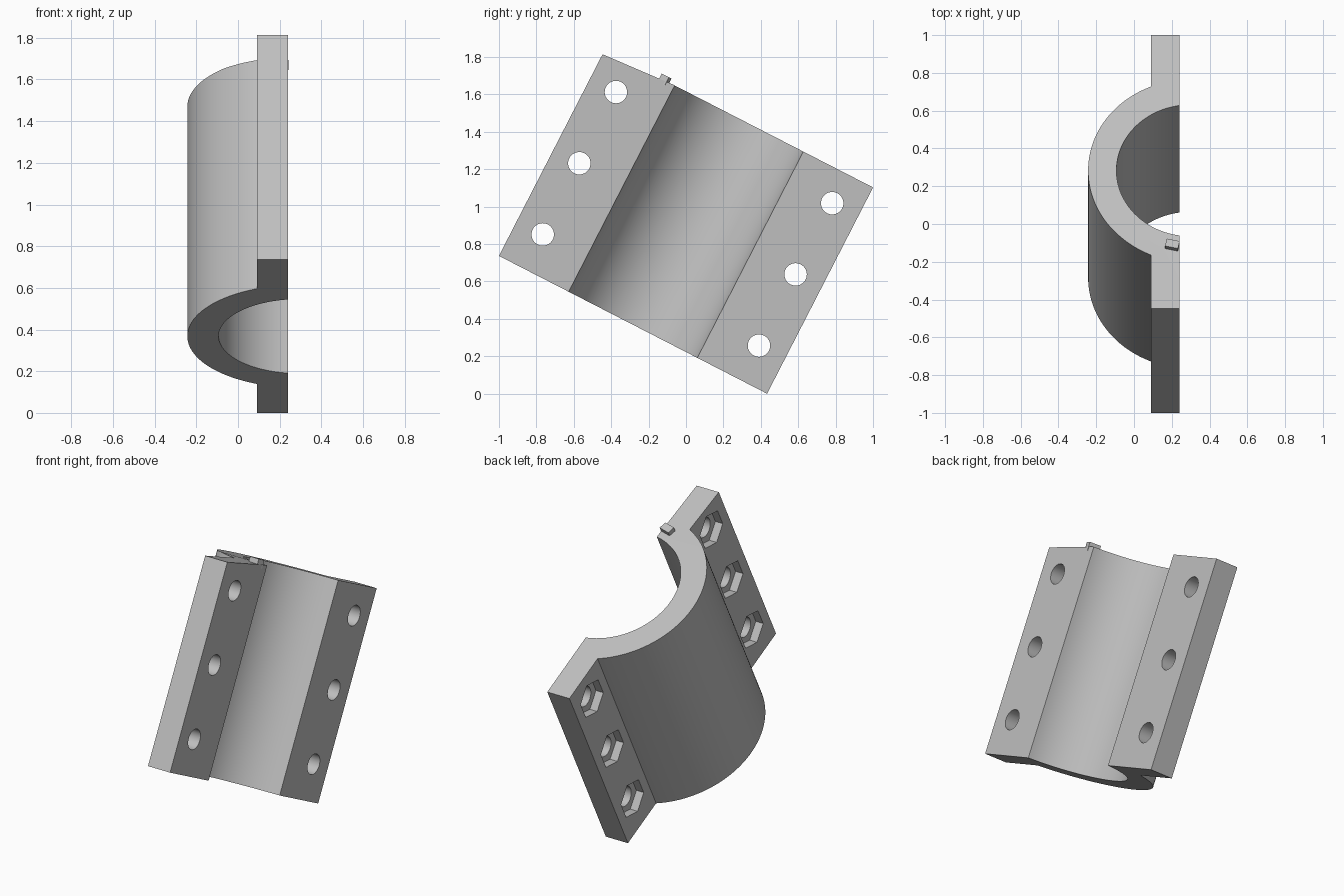
import bpy, bmesh, math
from mathutils import Matrix, Vector

cube = bpy.data.objects.get("Cube")
if cube:
    bpy.data.objects.remove(cube, do_unlink=True)

# Local frame: x = thickness, y = across the flanges, z = along the tube
TILT = Matrix.Translation((0, 0, 0.919)) @ Matrix.Rotation(math.radians(-27.2), 4, 'X')
FACE, BACK = 0.24, 0.09          # flange mating face and rear face
CX, R_IN, R_OUT = 0.298, 0.391, 0.541
HALF_W, HALF_L = 0.806, 0.62
SEGS = 72

grey = bpy.data.materials.new("plain_grey")
grey.use_nodes = True
grey.diffuse_color = (0.52, 0.52, 0.52, 1)
grey.node_tree.nodes["Principled BSDF"].inputs["Base Color"].default_value = grey.diffuse_color


def make(name, bm):
    bmesh.ops.recalc_face_normals(bm, faces=bm.faces)
    mesh = bpy.data.meshes.new(name)
    bm.to_mesh(mesh)
    bm.free()
    mesh.materials.append(grey)
    obj = bpy.data.objects.new(name, mesh)
    bpy.context.collection.objects.link(obj)
    obj.matrix_world = TILT
    return obj


def arc(radius, x_end):
    """Arc around the tube axis, from the -y side to the +y side, ending at x_end."""
    a = math.acos((CX - x_end) / radius)
    return [(CX - radius * math.cos(t), radius * math.sin(t))
            for t in (-a + 2 * a * i / SEGS for i in range(SEGS + 1))]


def cutters(name, sides, radius, x0, x1):
    """One prism through every bolt position, running along x."""
    bm = bmesh.new()
    for side in (-1, 1):
        for k in (-1, 0, 1):
            place = Matrix.Translation(((x0 + x1) / 2, side * 0.65, 0.017 + 0.428 * k))
            turn = Matrix.Rotation(math.pi / 2, 4, 'Y') @ Matrix.Rotation(math.pi / 2, 4, 'Z')
            bmesh.ops.create_cone(bm, cap_ends=True, segments=sides, radius1=radius,
                                  radius2=radius, depth=x1 - x0, matrix=place @ turn)
    obj = make(name, bm)
    obj.hide_render = True
    return obj


# Half tube with two flanges, extruded from one profile
profile = ([(FACE, -HALF_W), (BACK, -HALF_W)] + arc(R_OUT, BACK)
           + [(BACK, HALF_W), (FACE, HALF_W)] + arc(R_IN, FACE)[::-1])
bm = bmesh.new()
base = bm.faces.new([bm.verts.new((x, y, -HALF_L)) for x, y in profile])
ext = bmesh.ops.extrude_face_region(bm, geom=[base])
bmesh.ops.translate(bm, vec=(0, 0, 2 * HALF_L),
                    verts=[v for v in ext["geom"] if isinstance(v, bmesh.types.BMVert)])
bmesh.ops.recalc_face_normals(bm, faces=bm.faces)

# Slightly slanted top end on one flange
bmesh.ops.bisect_plane(bm, geom=bm.verts[:] + bm.edges[:] + bm.faces[:], clear_outer=True,
                       plane_co=(0, -0.4, HALF_L), plane_no=Vector((0, -0.028, 0.406)).normalized())
bmesh.ops.holes_fill(bm, edges=[e for e in bm.edges if e.is_boundary], sides=0)
body = make("half_clamp_body", bm)

# Bolt holes and hexagonal nut pockets
for cutter in (cutters("bolt_hole_cutter", 40, 0.06, 0, 0.4),
               cutters("nut_pocket_cutter", 6, 0.11, 0, BACK + 0.05)):
    mod = body.modifiers.new("cut", 'BOOLEAN')
    mod.operation, mod.solver, mod.object = 'DIFFERENCE', 'EXACT', cutter
    bpy.context.view_layer.objects.active = body
    bpy.ops.object.modifier_apply(modifier=mod.name)
    bpy.data.objects.remove(cutter, do_unlink=True)

bpy.ops.object.select_all(action='DESELECT')
body.select_set(True)
bpy.context.view_layer.objects.active = body
bpy.ops.object.shade_smooth_by_angle(angle=math.radians(25))

# Small locating tab on the top end, tangent to the tube wall
bm = bmesh.new()
bmesh.ops.create_cube(bm, size=1, matrix=Matrix.Translation((0.203, -0.448, HALF_L))
                      @ Matrix.Rotation(math.radians(-12.6), 4, 'Z')
                      @ Matrix.Diagonal((0.07, 0.045, 0.05, 1)))
make("locating_tab", bm)
